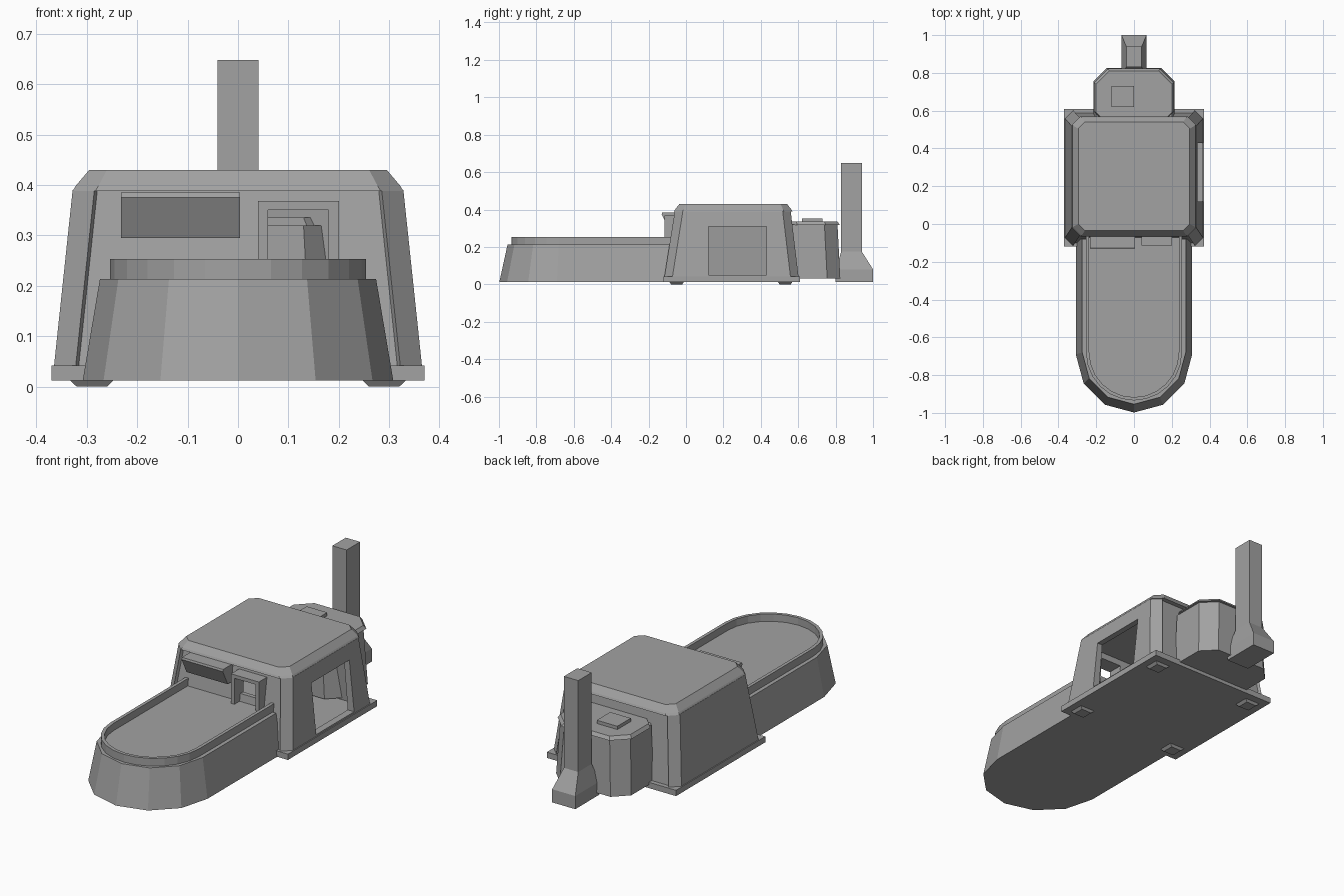
import bpy, bmesh, math

if "Cube" in bpy.data.objects:
    bpy.data.objects.remove(bpy.data.objects["Cube"])

grey = bpy.data.materials.new("stone grey")
grey.use_nodes = True
grey.diffuse_color = (0.36, 0.36, 0.36, 1)
grey.node_tree.nodes["Principled BSDF"].inputs["Base Color"].default_value = grey.diffuse_color


def make(name, bm):
    bmesh.ops.recalc_face_normals(bm, faces=bm.faces)
    mesh = bpy.data.meshes.new(name)
    bm.to_mesh(mesh)
    bm.free()
    mesh.materials.append(grey)
    obj = bpy.data.objects.new(name, mesh)
    bpy.context.collection.objects.link(obj)
    return obj


def loft(name, *levels):
    """Closed solid through matching outlines, each given as (z, points)."""
    bm = bmesh.new()
    rings = [[bm.verts.new((x, y, z)) for x, y in pts] for z, pts in levels]
    n = len(rings[0])
    for a, b in zip(rings, rings[1:]):
        for i in range(n):
            j = (i + 1) % n
            bm.faces.new((a[i], a[j], b[j], b[i]))
    bm.faces.new(rings[0][::-1])
    bm.faces.new(rings[-1])
    return make(name, bm)


def rect(x0, x1, y0, y1):
    return [(x0, y0), (x1, y0), (x1, y1), (x0, y1)]


def box(name, x0, x1, y0, y1, z0, z1):
    return loft(name, (z0, rect(x0, x1, y0, y1)), (z1, rect(x0, x1, y0, y1)))


def chamfered(hx, y0, y1, c):
    right = [(hx - c, y0), (hx, y0 + c), (hx, y1 - c), (hx - c, y1)]
    return right + [(-x, y) for x, y in reversed(right)]


def wall_outline(hx, y0, y1, c=0.043, step=0.015):
    # chamfered corners, with front and back panels set in between them
    right = [(hx - c - 0.006, y0 + step), (hx - c, y0), (hx, y0 + c),
             (hx, y1 - c), (hx - c, y1), (hx - c - 0.006, y1 - step)]
    return right + [(-x, y) for x, y in reversed(right)]


def rounded_end(r, yc, back, steps):
    arc = [(-r * math.cos(math.pi * i / steps), yc - r * math.sin(math.pi * i / steps))
           for i in range(steps + 1)]
    return [(-r, back)] + arc + [(r, back)]


def cut(target, cutter):
    mod = target.modifiers.new("cut", "BOOLEAN")
    mod.operation = "DIFFERENCE"
    mod.solver = "EXACT"
    mod.object = cutter
    bpy.context.view_layer.objects.active = target
    bpy.ops.object.modifier_apply(modifier="cut")
    bpy.data.objects.remove(cutter)


# Main hall: tapered hollow walls with a side and a front opening
walls = loft("hall_walls", (0.012, wall_outline(0.368, -0.12, 0.605)),
             (0.39, wall_outline(0.328, -0.06, 0.56)))
cut(walls, loft("room_cutter", (0.02, rect(-0.33, 0.33, -0.07, 0.56)),
                (0.38, rect(-0.3, 0.3, -0.03, 0.53))))
cut(walls, box("side_cutter", 0.2, 0.5, 0.12, 0.43, 0.05, 0.31))
cut(walls, box("front_cutter", 0.06, 0.18, -0.2, 0.05, 0.253, 0.35))

# Plinth strips round the hall, and the roof
for side in (-1, 1):
    xs = sorted((side * 0.335, side * 0.37))
    box("plinth_side", *xs, -0.12, 0.61, 0.012, 0.042)
box("plinth_front", -0.37, 0.37, -0.12, -0.085, 0.012, 0.042)
box("plinth_back", -0.37, 0.37, 0.575, 0.61, 0.012, 0.042)
loft("roof", (0.388, chamfered(0.328, -0.065, 0.57, 0.045)),
     (0.398, chamfered(0.322, -0.06, 0.565, 0.045)),
     (0.43, chamfered(0.295, -0.035, 0.54, 0.035)))

# Terrace with a rounded front and a low parapet
loft("terrace", (0.012, rounded_end(0.308, -0.69, -0.08, 6)),
     (0.213, rounded_end(0.274, -0.68, -0.08, 6)))
parapet = loft("parapet", (0.205, rounded_end(0.254, -0.68, -0.06, 12)),
               (0.253, rounded_end(0.254, -0.68, -0.06, 12)))
cut(parapet, loft("parapet_cutter", (0.215, rounded_end(0.237, -0.68, 0.1, 12)),
                  (0.3, rounded_end(0.237, -0.68, 0.1, 12))))

# Door frame and slanted window awning on the front
box("door_lintel", 0.04, 0.2, -0.115, -0.04, 0.35, 0.368)
for x in (0.04, 0.18):
    box("door_jamb", x, x + 0.02, -0.115, -0.04, 0.215, 0.35)
loft("awning", (0.295, rect(-0.232, 0.004, -0.09, -0.04)),
     (0.375, rect(-0.232, 0.004, -0.13, -0.04)),
     (0.385, rect(-0.232, 0.004, -0.127, -0.04)))

# Back annex with cap and roof hatch
loft("annex", (0.03, chamfered(0.215, 0.5, 0.825, 0.07)),
     (0.32, chamfered(0.2, 0.5, 0.81, 0.07)))
loft("annex_cap", (0.318, chamfered(0.212, 0.52, 0.822, 0.075)),
     (0.335, chamfered(0.2, 0.52, 0.81, 0.07)))
box("roof_hatch", -0.118, 0.0, 0.62, 0.73, 0.33, 0.352)

# Chimney on a flared base
loft("chimney", (0.012, rect(-0.066, 0.066, 0.8, 1)),
     (0.08, rect(-0.066, 0.066, 0.8, 1)),
     (0.175, rect(-0.041, 0.041, 0.83, 0.94)),
     (0.648, rect(-0.041, 0.041, 0.83, 0.94)))

# Thin feet under the hall corners
for x in (-0.29, 0.29):
    for y in (-0.05, 0.53):
        loft("foot", (0, rect(x - 0.03, x + 0.03, y - 0.03, y + 0.03)),
             (0.014, rect(x - 0.045, x + 0.045, y - 0.04, y + 0.04)))
